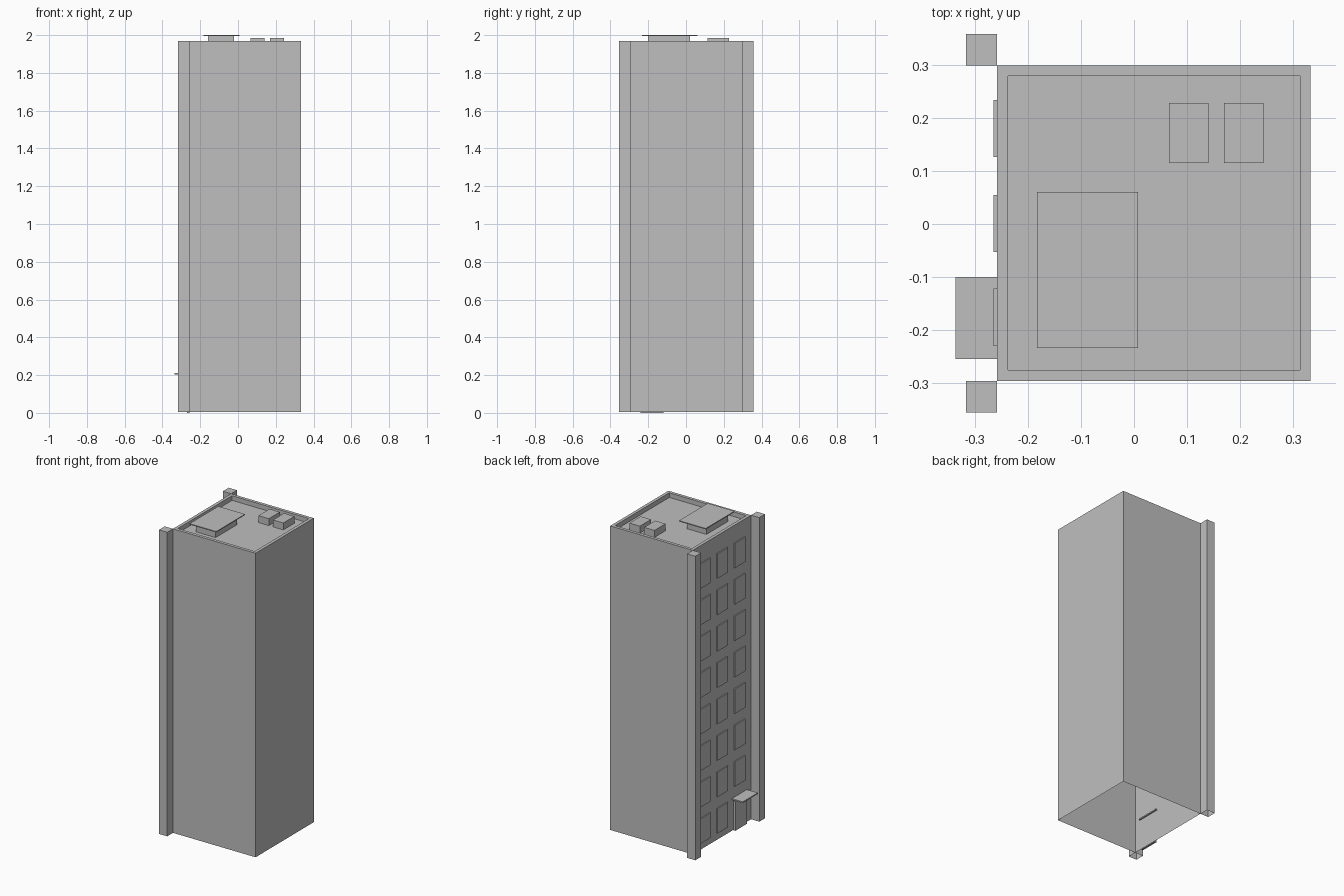
import bpy
import bmesh
from mathutils import Vector

cube = bpy.data.objects.get("Cube")
if cube:
    bpy.data.objects.remove(cube, do_unlink=True)

# Single concrete colour
GREY = (0.52, 0.52, 0.52, 1.0)
concrete = bpy.data.materials.new("concrete grey")
concrete.use_nodes = True
concrete.diffuse_color = GREY
bsdf = next(n for n in concrete.node_tree.nodes if n.type == 'BSDF_PRINCIPLED')
bsdf.inputs["Base Color"].default_value = GREY


def box(name, x, y, z, open_side=None, rim=0.0, sink=0.0):
    """Box from (min, max) ranges; may lack one side or have a sunken top."""
    bm = bmesh.new()
    bmesh.ops.create_cube(bm, size=1.0)
    lo, hi = Vector((x[0], y[0], z[0])), Vector((x[1], y[1], z[1]))
    for v in bm.verts:
        v.co = Vector(hi[i] if v.co[i] > 0 else lo[i] for i in range(3))
    bm.normal_update()
    if rim:
        top = [f for f in bm.faces if f.normal.z > 0.9]
        bmesh.ops.inset_individual(bm, faces=top, thickness=rim)
        bmesh.ops.inset_individual(bm, faces=top, thickness=0.0, depth=-sink)
        bm.normal_update()
    if open_side:
        gone = [f for f in bm.faces if f.normal.dot(Vector(open_side)) > 0.9]
        bmesh.ops.delete(bm, geom=gone, context='FACES')
    mesh = bpy.data.meshes.new(name)
    bm.to_mesh(mesh)
    bm.free()
    mesh.materials.append(concrete)
    obj = bpy.data.objects.new(name, mesh)
    bpy.context.collection.objects.link(obj)
    return obj


DOWN, INWARD = (0, 0, -1), (1, 0, 0)
WALL = -0.258      # windowed wall
ROOF = 1.97        # parapet height
FLOOR = 1.94       # sunken roof deck
BASE = 0.004

# Tower shell with a parapet and open underside
box("tower", (WALL, 0.333), (-0.296, 0.299), (BASE, ROOF), DOWN, rim=0.029, sink=ROOF - FLOOR)

# Corner pillars beside the windowed wall
for side, y in (("front", -0.355), ("back", 0.299)):
    box(f"{side}_pillar", (-0.317, WALL), (y, y + 0.059), (BASE, ROOF), DOWN)

# Windows in three columns, with the door replacing the lowest one at the front
for col, y in enumerate((-0.23, -0.053, 0.126)):
    for row in range(8):
        if col == 0 and row == 0:
            continue
        z = 0.048 + row * 0.2355
        box(f"window_{col}_{row}", (-0.265, WALL), (y, y + 0.108), (z, z + 0.16), INWARD)

# Entrance
box("door", (-0.27, WALL), (-0.24, -0.118), (0.0, 0.19), INWARD)
box("door_canopy", (-0.336, -0.25), (-0.254, -0.1), (0.204, 0.212))

# Roof hut with overhanging slab, and two vent units
box("roof_hut", (-0.16, -0.02), (-0.2, 0.02), (FLOOR, 1.994))
box("roof_hut_slab", (-0.183, 0.008), (-0.234, 0.06), (1.994, 2.0))
for i, x in enumerate((0.066, 0.17)):
    box(f"vent_unit_{i}", (x, x + 0.074), (0.115, 0.228), (FLOOR, 1.985))
